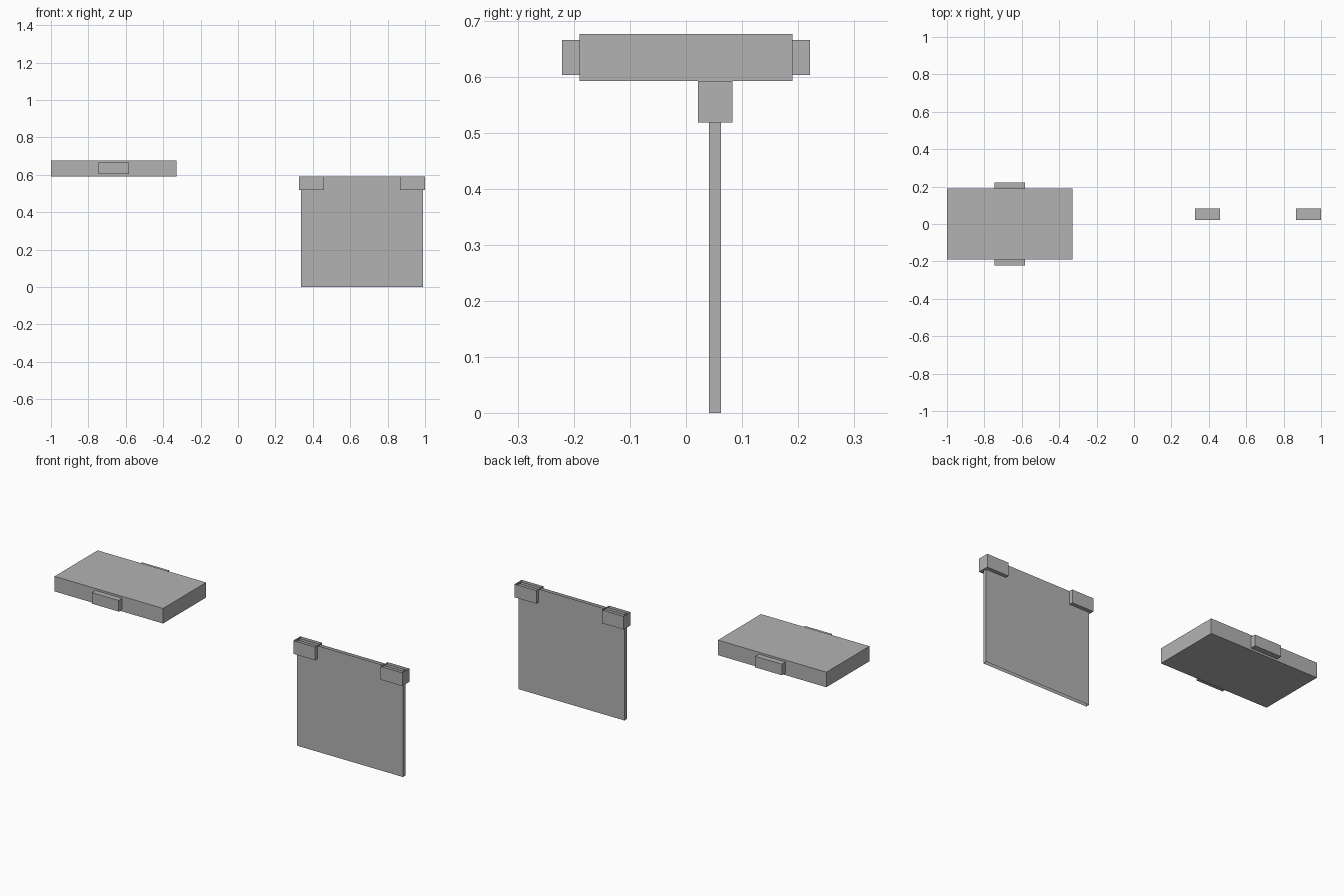
import bpy, bmesh

if "Cube" in bpy.data.objects:
    bpy.data.objects.remove(bpy.data.objects["Cube"])

grey = bpy.data.materials.new("plain_grey")
grey.diffuse_color = (0.45, 0.45, 0.45, 1)
grey.use_nodes = True
grey.node_tree.nodes["Principled BSDF"].inputs["Base Color"].default_value = grey.diffuse_color


def box(name, lo, hi, open_sides=()):
    """Box between two corners; open_sides lists (axis, sign) faces left out."""
    bm = bmesh.new()
    bmesh.ops.create_cube(bm, size=1)
    gone = [f for f in bm.faces
            if any(f.normal[a] * s > 0.9 for a, s in open_sides)]
    bmesh.ops.delete(bm, geom=gone, context='FACES')
    for v in bm.verts:
        v.co = [(l + h) / 2 + c * (h - l) for c, l, h in zip(v.co, lo, hi)]
    me = bpy.data.meshes.new(name)
    bm.to_mesh(me)
    bm.free()
    me.materials.append(grey)
    ob = bpy.data.objects.new(name, me)
    bpy.context.collection.objects.link(ob)
    return ob


# Flat slab with a small tab on its front and back
box("slab", (-1.0, -0.19, 0.592), (-0.33, 0.19, 0.676))
box("front_tab", (-0.747, -0.221, 0.603), (-0.582, -0.19, 0.665), [(1, 1)])
box("back_tab", (-0.747, 0.19, 0.603), (-0.582, 0.221, 0.665), [(1, -1)])

# Hanging panel: a thin sleeve, open at top and bottom
box("panel", (0.337, 0.041, 0.0), (0.99, 0.062, 0.592), [(2, 1), (2, -1)])

# Two open-topped clips on the panel's upper corners
for side, x in (("left", 0.327), ("right", 0.866)):
    box(side + "_clip", (x, 0.021, 0.518), (x + 0.134, 0.083, 0.592), [(2, 1)])
